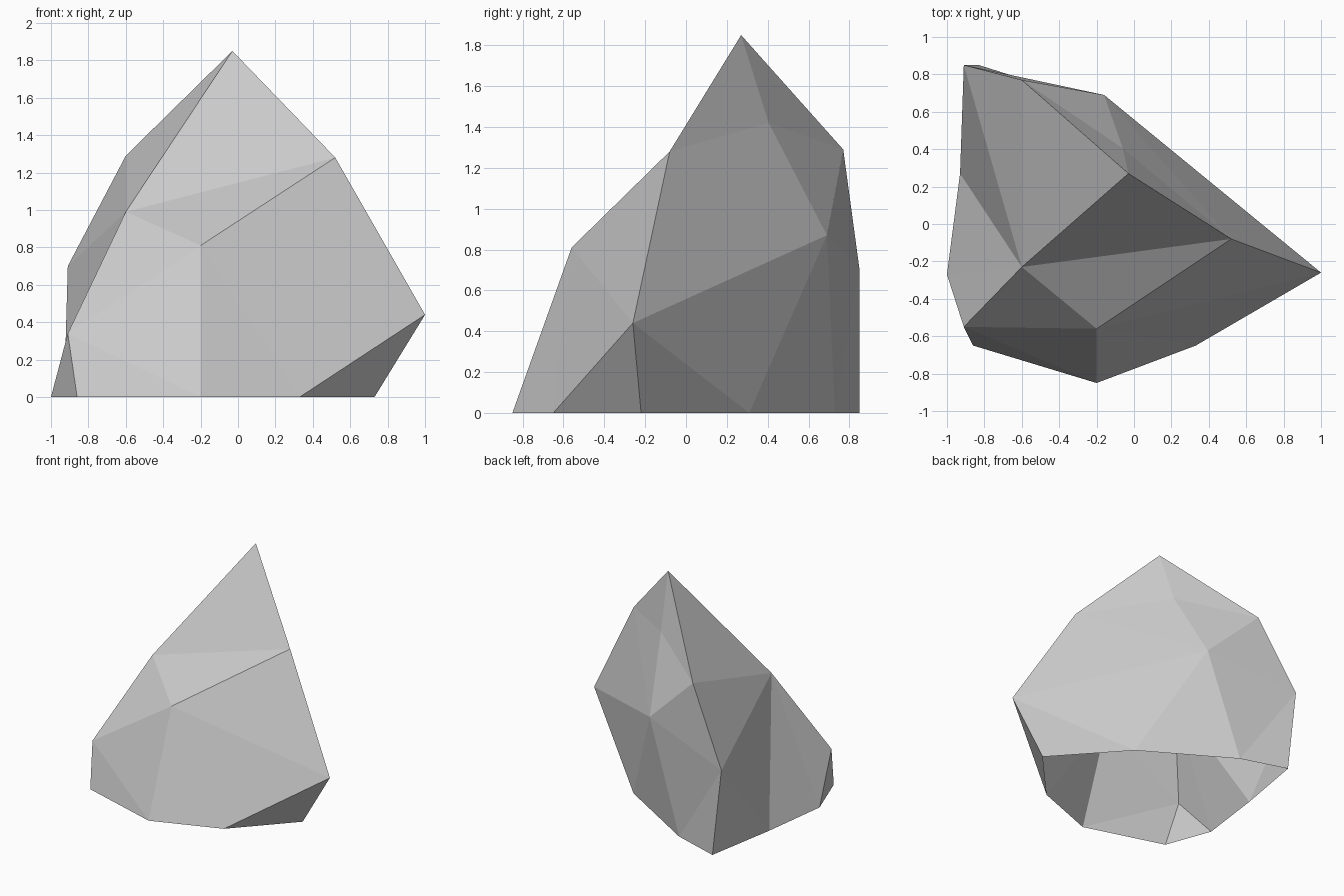
import bpy
import bmesh

# Remove the default cube
cube = bpy.data.objects.get("Cube")
if cube:
    bpy.data.objects.remove(cube, do_unlink=True)


def make_material(name, value):
    """One flat grey material."""
    mat = bpy.data.materials.new(name)
    mat.use_nodes = True
    colour = (value, value, value, 1)
    mat.diffuse_color = colour
    mat.node_tree.nodes["Principled BSDF"].inputs["Base Color"].default_value = colour
    return mat


def build_faceted(name, points, facets, material):
    """Build a flat-shaded shell from named corners and strips of named facets."""
    bm = bmesh.new()
    corners = {key: bm.verts.new(co) for key, co in points.items()}
    for facet in facets.split():
        bm.faces.new([corners[key] for key in facet.split("-")])
    bmesh.ops.recalc_face_normals(bm, faces=bm.faces)
    # The shell is open below, so make sure the facets point away from its core
    if sum(f.normal.dot(f.calc_center_median()) for f in bm.faces) < 0:
        bmesh.ops.reverse_faces(bm, faces=bm.faces)
    mesh = bpy.data.meshes.new(name)
    bm.to_mesh(mesh)
    bm.free()
    mesh.materials.append(material)
    obj = bpy.data.objects.new(name, mesh)
    bpy.context.collection.objects.link(obj)
    return obj


# Ground outline, counter-clockwise from the right side
outline = {
    "base_right": (-1, -.27), "base_corner": (-.86, -.65), "base_front": (-.2, -.85),
    "base_toe": (.33, -.65), "base_left": (.73, -.22), "base_rear": (.25, .31),
    "base_back": (-.45, .73), "base_heel": (-.83, .85), "base_side": (-.93, .27),
}
corners = {key: (x, y, 0) for key, (x, y) in outline.items()}

# Upper corners of the stone
corners.update({
    "peak": (-.03, .27, 1.85),
    "shoulder": (.52, -.08, 1.28),
    "brow": (-.6, -.23, .99),
    "nose": (-.2, -.56, .81),
    "spur": (1, -.26, .44),
    "cheek": (-.91, -.55, .34),
    "crest": (-.6, .77, 1.29),
    "hip": (-.91, .85, .7),
    "spine": (-.16, .69, .87),
    "dent": (-.06, .405, 1.42),
})

# Front facets
front = """
peak-brow-shoulder brow-nose-shoulder brow-cheek-nose
cheek-base_corner-base_front cheek-base_front-nose
nose-base_front-base_toe nose-base_toe-spur nose-spur-shoulder
"""
# Left and back facets
back = """
base_toe-base_left-spur spur-base_left-base_rear spur-base_rear-spine
base_rear-base_back-spine peak-shoulder-dent shoulder-spine-dent
shoulder-spur-spine peak-dent-crest crest-dent-spine crest-spine-hip
hip-spine-base_back hip-base_back-base_heel
"""
# Right facets
side = """
peak-crest-brow crest-hip-brow hip-base_side-brow hip-base_heel-base_side
brow-base_side-base_right brow-base_right-cheek cheek-base_right-base_corner
"""

build_faceted("rock", corners, front + back + side, make_material("stone_grey", .6))
